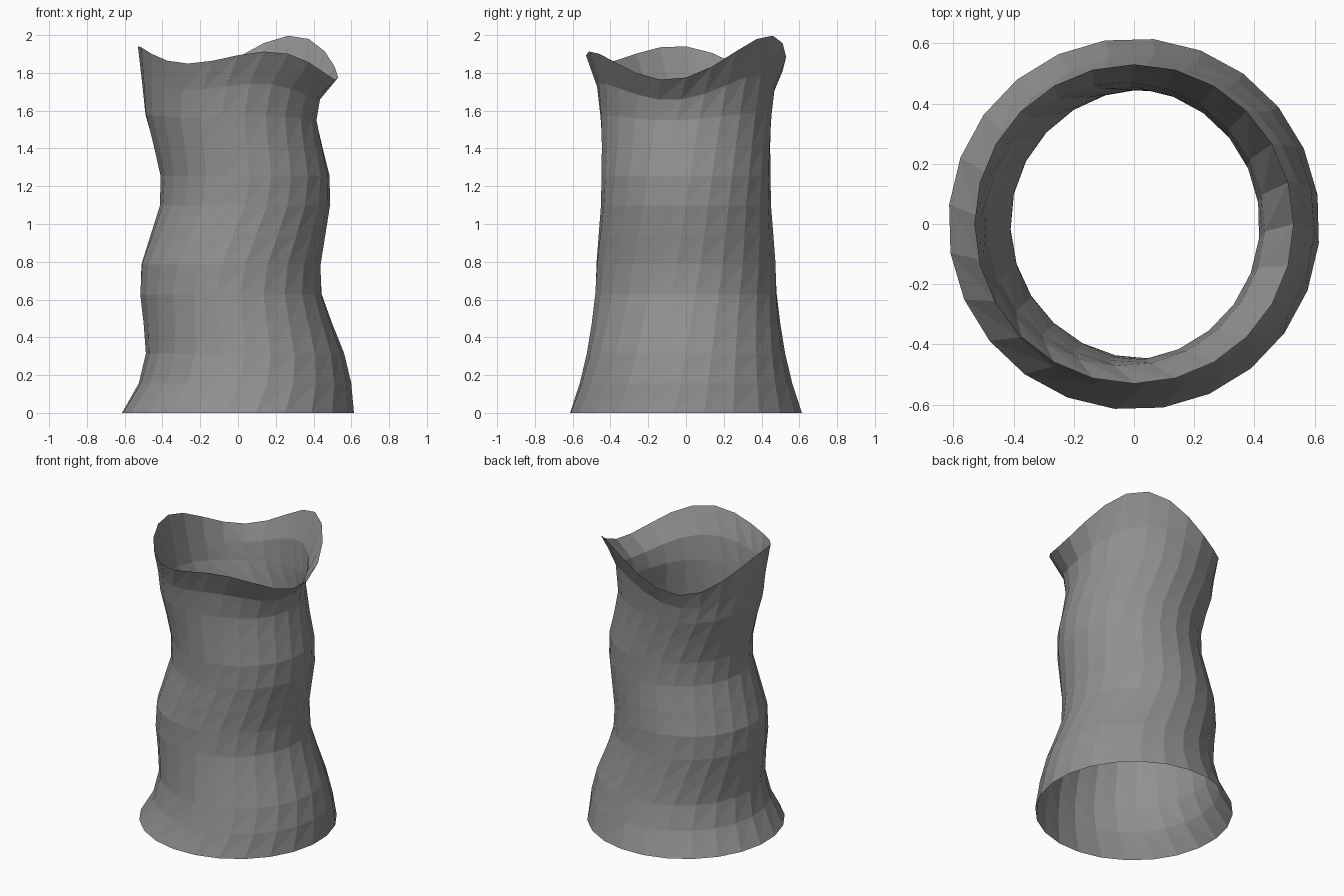
import bpy, bmesh, math
from math import sin, cos, radians, pi

if "Cube" in bpy.data.objects:
    bpy.data.objects.remove(bpy.data.objects["Cube"])

SIDES = 24
STEP = 0.157
TWIST = radians(3)
# radius of each ring from the flared foot to the flared rim
RADII = [0.617, 0.563, 0.525, 0.50, 0.483, 0.477, 0.463,
         0.45, 0.448, 0.448, 0.455, 0.472, 0.53]
LAST = len(RADII) - 1


def rim_wave(a):
    """Uneven three-lobed height of the torn rim."""
    b = a - radians(57)
    return (0.074 * cos(3 * b) + 0.051 * cos(2 * b)
            - 0.006 * sin(2 * b) + 0.0115 * sin(b))


grey = bpy.data.materials.new("dark grey")
grey.diffuse_color = (0.28, 0.28, 0.28, 1)
grey.use_nodes = True
grey.node_tree.nodes["Principled BSDF"].inputs["Base Color"].default_value = grey.diffuse_color

# open, swaying, gently twisted tube
bm = bmesh.new()
rings = []
for i, r in enumerate(RADII):
    sway = 0.043 * sin(i * pi / 3)
    wave = max(0, (i / LAST - 0.8) / 0.2)
    ring = []
    for j in range(SIDES):
        a = 2 * pi * j / SIDES + TWIST * (i - LAST)
        z = i * STEP - 0.011 * wave + wave * rim_wave(a)
        ring.append(bm.verts.new((r * cos(a) + sway, r * sin(a), z)))
    rings.append(ring)

# wall faces split along the twist
for low, high in zip(rings, rings[1:]):
    for j in range(SIDES):
        k = (j + 1) % SIDES
        bm.faces.new((low[j], low[k], high[k]))
        bm.faces.new((low[j], high[k], high[j]))

mesh = bpy.data.meshes.new("hollow_trunk")
bm.to_mesh(mesh)
bm.free()
mesh.materials.append(grey)
trunk = bpy.data.objects.new("hollow_trunk", mesh)
bpy.context.collection.objects.link(trunk)
